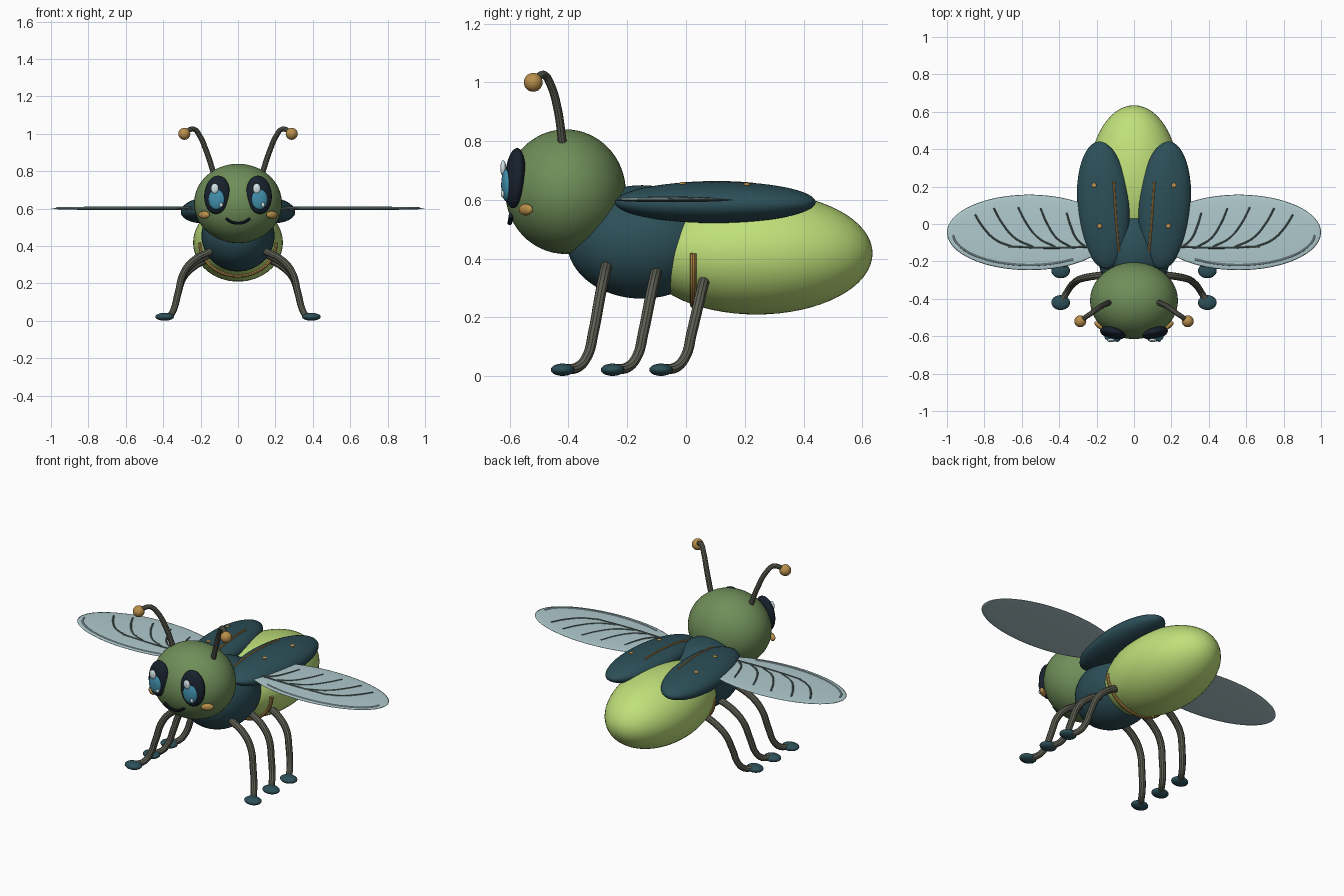
import bpy
from math import radians, sqrt, sin, cos, pi
from mathutils import Vector, Matrix, Euler

default = bpy.data.objects.get("Cube")
if default:
    bpy.data.objects.remove(default)


def material(name, hex_code):
    rgb = [int(hex_code[i:i + 2], 16) / 255 for i in (0, 2, 4)]
    col = [c / 12.92 if c < 0.04 else ((c + 0.055) / 1.055) ** 2.4 for c in rgb] + [1]
    m = bpy.data.materials.new(name)
    m.use_nodes = True
    m.diffuse_color = col
    m.node_tree.nodes["Principled BSDF"].inputs["Base Color"].default_value = col
    return m


GREEN = material("moss green", "6f8e59")
TEAL = material("dark teal", "2c4f58")
LIME = material("lime glow", "bfe07a")
GOLD = material("gold", "b98f4c")
LIMB = material("grey olive", "5e5f53")
NAVY = material("dark navy", "18212d")
BLUE = material("iris blue", "418fac")
WHITE = material("pale highlight", "d5e6ea")
WING = material("pale blue wing", "b0cace")
VEIN = material("wing vein", "566a66")


def ellipsoid(name, loc, radii, mat, rot=(0, 0, 0), seg=40, rings=24):
    bpy.ops.mesh.primitive_uv_sphere_add(segments=seg, ring_count=rings)
    ob = bpy.context.object
    ob.name = name
    ob.data.transform(Matrix.LocRotScale(None, None, Vector(radii)))
    ob.location = loc
    ob.rotation_euler = [radians(a) for a in rot]
    ob.data.materials.append(mat)
    bpy.ops.object.shade_smooth()
    return ob


def tube(name, points, radius, mat, side=1, res=8, taper=1.0):
    """Smooth round tube through the points, mirrored in x by side."""
    cu = bpy.data.curves.new(name, "CURVE")
    cu.dimensions = "3D"
    cu.bevel_depth = radius
    cu.bevel_resolution = 3
    cu.resolution_u = res
    cu.use_fill_caps = True
    sp = cu.splines.new("BEZIER")
    sp.bezier_points.add(len(points) - 1)
    for i, (bp, p) in enumerate(zip(sp.bezier_points, points)):
        bp.co = (p[0] * side, p[1], p[2])
        bp.handle_left_type = bp.handle_right_type = "AUTO"
        bp.radius = 1 + (taper - 1) * i / (len(points) - 1)
    cu.materials.append(mat)
    ob = bpy.data.objects.new(name, cu)
    bpy.context.collection.objects.link(ob)
    bpy.ops.object.select_all(action="DESELECT")
    ob.select_set(True)
    bpy.context.view_layer.objects.active = ob
    bpy.ops.object.convert(target="MESH")
    bpy.ops.object.shade_smooth_by_angle()
    return ob


# Body
ellipsoid("head", (0, -0.41, 0.628), (0.235, 0.205, 0.212), GREEN, seg=48, rings=32)
ellipsoid("thorax", (0, -0.15, 0.457), (0.195, 0.255, 0.193), TEAL, seg=48, rings=32)
ellipsoid("abdomen", (0, 0.24, 0.418), (0.24, 0.395, 0.208), LIME, seg=48, rings=32)

# Gold band under the front of the abdomen
band = [(0.203 * cos(a), 0.025, 0.418 - 0.176 * sin(a))
        for a in [pi * i / 12 for i in range(13)]]
tube("abdomen_band", band, 0.011, GOLD)

# Mouth
tube("mouth", [(-0.065, -0.596, 0.547), (-0.035, -0.598, 0.528), (0, -0.6, 0.522),
               (0.035, -0.598, 0.528), (0.065, -0.596, 0.547)], 0.008, NAVY)

for s, side in ((1, "left"), (-1, "right")):
    # Face
    ellipsoid(side + "_eye", (0.112 * s, -0.582, 0.674), (0.07, 0.033, 0.103), NAVY,
              (-5, -4 * s, 12 * s))
    ellipsoid(side + "_iris", (0.115 * s, -0.612, 0.65), (0.043, 0.016, 0.054), BLUE,
              (0, 0, 8 * s))
    ellipsoid(side + "_eye_shine", (0.112 * s - 0.012, -0.622, 0.708), (0.021, 0.01, 0.027),
              WHITE, seg=24, rings=16)
    ellipsoid(side + "_eye_glint", (0.112 * s + 0.022, -0.624, 0.62), (0.01, 0.006, 0.012),
              WHITE, seg=16, rings=12)
    ellipsoid(side + "_cheek", (0.182 * s, -0.545, 0.567), (0.035, 0.015, 0.02), GOLD,
              (0, 0, 35 * s), 24, 16)

    # Antenna
    tube(side + "_antenna", [(0.13, -0.42, 0.79), (0.17, -0.437, 0.91), (0.205, -0.46, 0.99),
                             (0.235, -0.482, 1.025), (0.262, -0.5, 1.02), (0.285, -0.52, 1.0)],
         0.015, LIMB, s, taper=0.85)
    ellipsoid(side + "_antenna_ball", (0.287 * s, -0.52, 1.0), (0.032,) * 3, GOLD, seg=24, rings=16)

    # Legs, front to back
    for leg, y, z in (("front", -0.27, 0.38), ("middle", -0.1, 0.365), ("back", 0.065, 0.345)):
        path = [(0.14, y, z - 0.005), (0.235, y - 0.012, z - 0.055), (0.29, y - 0.025, z * 0.68),
                (0.32, y - 0.045, 0.15), (0.342, y - 0.068, 0.065), (0.362, y - 0.1, 0.03),
                (0.392, y - 0.145, 0.024)]
        tube(f"{side}_{leg}_leg", path, 0.02, LIMB, s, taper=0.85)
        ellipsoid(f"{side}_{leg}_foot", (0.392 * s, y - 0.15, 0.022), (0.05, 0.04, 0.021),
                  TEAL, seg=24, rings=16)

    # Wing case with gold stripe and studs lying on its surface
    radii = Vector((0.14, 0.342, 0.07))
    centre = Vector((0.165 * s, 0.1, 0.592))
    turn = (0, 5 * s, -4 * s)
    ellipsoid(side + "_wing_case", centre, radii, TEAL, turn, 48, 32)
    rot = Euler([radians(a) for a in turn]).to_matrix()

    def on_case(u, v):
        local = Vector((u * s, v, sqrt(1 - u * u - v * v))) * radii
        return centre + rot @ local

    tube(side + "_case_stripe", [on_case(-0.5, -0.74 + 1.1 * i / 8) for i in range(9)],
         0.006, GOLD)
    for name, u, v in (("front", 0.15, -0.32), ("rear", 0.25, 0.32)):
        ellipsoid(f"{side}_{name}_stud", on_case(u, v), (0.013, 0.013, 0.006), GOLD,
                  (0, 18 * u * s, 0), 16, 12)

    # Flight wing with veins
    ellipsoid(side + "_wing", (0.56 * s, -0.045, 0.6), (0.44, 0.202, 0.008), WING, seg=64, rings=16)
    tube(side + "_main_vein", [(0.2, -0.12, 0.606), (0.45, -0.128, 0.606), (0.67, -0.12, 0.606)],
         0.005, VEIN, s)
    for i, (x0, x1, y1) in enumerate(((0.26, 0.36, 0.06), (0.34, 0.5, 0.085), (0.42, 0.62, 0.09),
                                      (0.54, 0.75, 0.085), (0.65, 0.85, 0.05))):
        w, h = x1 - x0, y1 + 0.122
        tube(f"{side}_vein_{i + 1}", [(x0, -0.122, 0.606), (x0 + w * 0.45, -0.122 + h * 0.22, 0.606),
                                      (x0 + w * 0.78, -0.122 + h * 0.6, 0.606), (x1, y1, 0.604)],
             0.005, VEIN, s)
    rim = [(0.56 + 0.41 * cos(a), -0.045 - 0.175 * sin(a), 0.603)
           for a in [radians(5 + 12 * i) for i in range(11)]]
    tube(side + "_rim_vein", rim, 0.005, WING, s)
